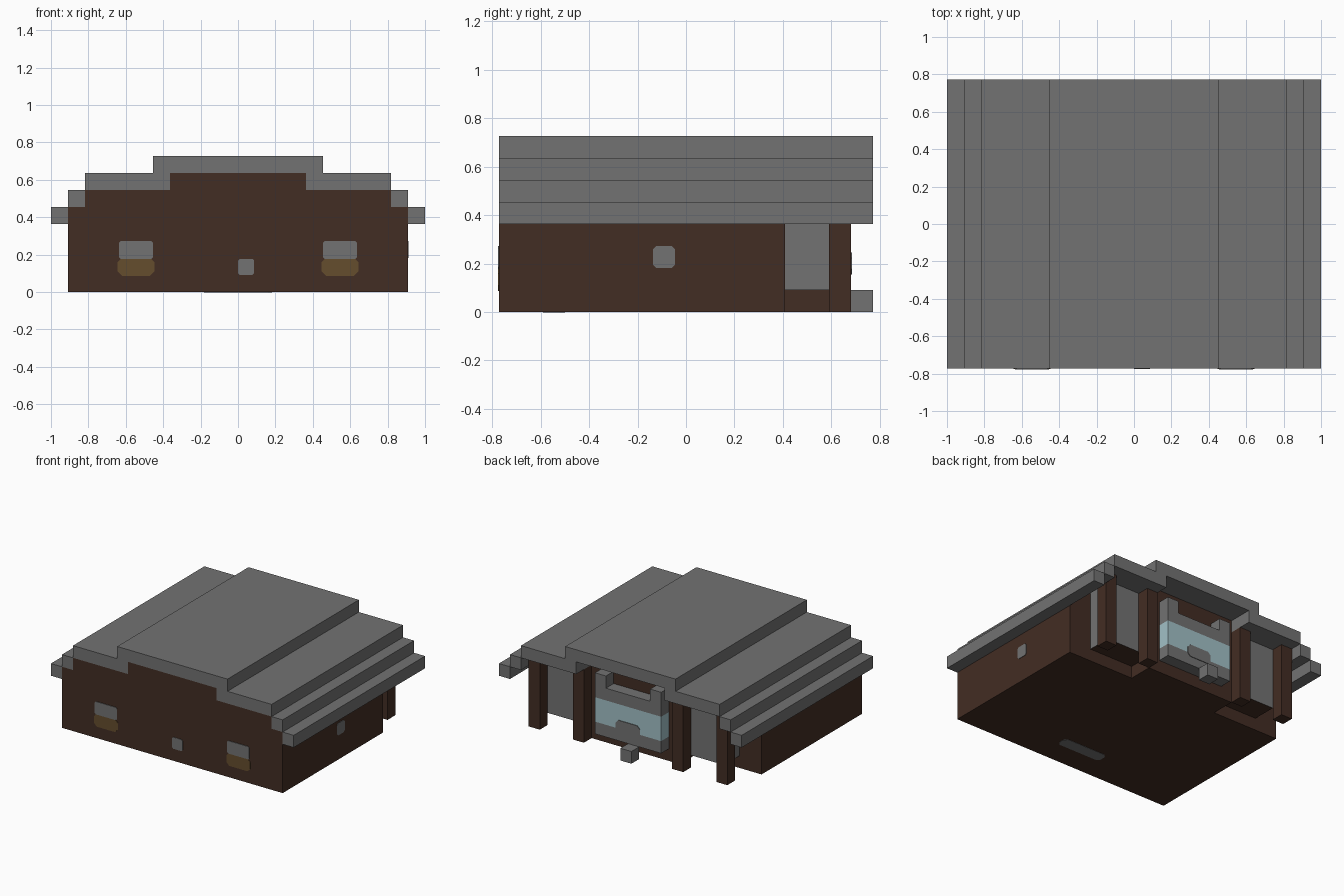
import bpy
import bmesh

U = 1 / 11  # one building block

old = bpy.data.objects.get("Cube")
if old:
    bpy.data.objects.remove(old, do_unlink=True)


def material(name, r, g, b):
    m = bpy.data.materials.new(name)
    m.use_nodes = True
    m.diffuse_color = (r, g, b, 1)
    m.node_tree.nodes["Principled BSDF"].inputs["Base Color"].default_value = (r, g, b, 1)
    return m


GREY = material("grey stone", 0.17, 0.17, 0.17)
BROWN = material("dark brown wood", 0.055, 0.026, 0.017)
GOLD = material("golden wood", 0.13, 0.075, 0.027)
GLASS = material("pale blue glass", 0.36, 0.53, 0.57)


def prism(name, outline, axis, start, end, *mats):
    """Extrude a 2D outline (in blocks) along an axis."""
    def place(p, d):
        a, b = p
        return {"x": (d, a, b), "y": (a, d, b), "z": (a, b, d)}[axis]

    bm = bmesh.new()
    face = bm.faces.new([bm.verts.new(place(p, start)) for p in outline])
    out = bmesh.ops.extrude_face_region(bm, geom=[face])
    shift = place((0, 0), end - start)
    bmesh.ops.translate(bm, vec=shift,
                        verts=[v for v in out["geom"] if isinstance(v, bmesh.types.BMVert)])
    bmesh.ops.scale(bm, vec=(U, U, U), verts=bm.verts)
    bmesh.ops.recalc_face_normals(bm, faces=bm.faces)
    # a second material colours the underside
    if len(mats) > 1:
        for f in bm.faces:
            f.material_index = int(f.normal.z < -0.5)
    mesh = bpy.data.meshes.new(name)
    bm.to_mesh(mesh)
    bm.free()
    for m in mats:
        mesh.materials.append(m)
    obj = bpy.data.objects.new(name, mesh)
    bpy.context.collection.objects.link(obj)
    return obj


def box(name, x0, x1, y0, y1, z0, z1, *mats):
    return prism(name, [(x0, z0), (x1, z0), (x1, z1), (x0, z1)], "y", y0, y1, *mats)


def plate(name, a0, a1, b0, b1, c, axis, depth, thick, mat):
    """Thin plate with clipped corners, c blocks deep."""
    pts = [(a0 + c, b0), (a1 - c, b0), (a1, b0 + c), (a1, b1 - c),
           (a1 - c, b1), (a0 + c, b1), (a0, b1 - c), (a0, b0 + c)]
    return prism(name, pts, axis, depth, depth + thick, mat)


def mirrored(half):
    return half + [(-x, z) for x, z in reversed(half)]


FRONT, BACK = -8.5, 8.5

# House body following the stepped gable
prism("house_walls", mirrored([(10, 0), (10, 5), (9, 5), (9, 6), (4, 6), (4, 7)]),
      "y", FRONT, 4.5, BROWN)

# Stepped roof running the full depth
box("roof_ridge", -5, 5, FRONT, BACK, 7, 8, GREY)
for side, s in (("left", 1), ("right", -1)):
    for part, inner, outer, z in (("upper", 4, 9, 6), ("middle", 9, 10, 5), ("eave", 10, 11, 4)):
        x0, x1 = sorted((s * inner, s * outer))
        box(f"roof_{part}_{side}", x0, x1, FRONT, BACK, z, z + 1, GREY)

    # Raised stone rooms beside the entrance
    x0, x1 = sorted((s * 4, s * 8))
    box(f"back_room_{side}", x0, x1, 4.3, 6.5, 1, 6, GREY, BROWN)

    # Porch posts
    for part, inner in (("inner", 4), ("outer", 8)):
        x0, x1 = sorted((s * inner, s * (inner + 1)))
        box(f"{part}_post_{side}", x0, x1, 6.5, 7.5, 0, 6, BROWN)

    # Front windows with wooden flower boxes
    x0, x1 = sorted((s * 5, s * 7))
    plate(f"window_box_{side}", x0 - .08, x1 + .08, .95, 2, .25, "y", FRONT, -.03, GOLD)
    plate(f"front_window_{side}", x0, x1, 1.95, 3, .1, "y", FRONT, -.05, GREY)

    # Small blocks on top of the bay
    x0, x1 = sorted((s * 2, s * 3))
    box(f"bay_cap_{side}", x0, x1, 6.5, 7.5, 5, 6, GREY)

# Central back wall and bay window
box("back_wall", -4, 4, 4.3, 6.5, 0, 7, BROWN)
for part, z0, z1, mat in (("bay_base", 1, 2, GREY), ("bay_glass", 2, 4, GLASS), ("bay_top", 4, 5, GREY)):
    box(part, -3, 3, 6.5, 7.5, z0, z1, mat)
plate("bay_sill_bump", -1.1, 1.1, 1.7, 2.7, .25, "y", 7.5, .05, GREY)
box("back_step", -1, 0, 7.5, 8.5, 0, 1, GREY)

# Small stone openings and floor patch
plate("front_vent", 0, .95, 1, 1.95, .1, "y", FRONT, -.04, GREY)
plate("side_window", -1.5, -.5, 2, 3, .15, "x", 10, .04, GREY)
plate("floor_patch", -2, 2, -6.5, -5.5, .25, "z", 0, -.02, GREY)
